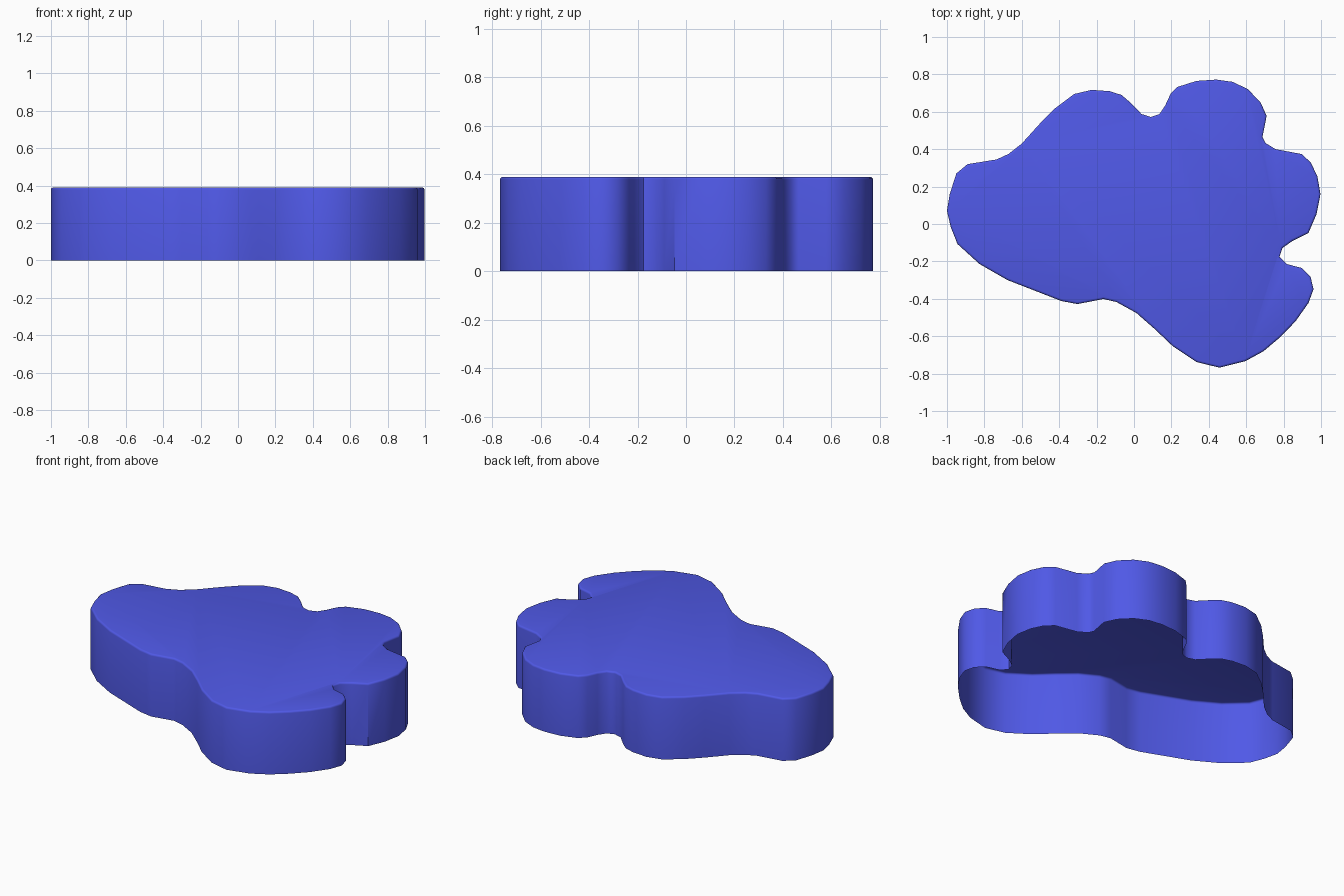
import bpy, bmesh, math
from mathutils import Vector

if "Cube" in bpy.data.objects:
    bpy.data.objects.remove(bpy.data.objects["Cube"])

HEIGHT = 0.39
BEVEL = 0.012

# Outline of the lobed shape seen from the top, clockwise
OUTLINE = [
    (-1.0, .07), (-.985, .16), (-.95, .27), (-.89, .32), (-.735, .345), (-.67, .375),
    (-.60, .43), (-.505, .535), (-.42, .62), (-.32, .695), (-.227, .717), (-.13, .71),
    (-.067, .69), (-.02, .65), (.04, .588), (.09, .572), (.136, .588), (.168, .636),
    (.195, .695), (.233, .733), (.334, .765), (.44, .772), (.527, .76), (.607, .722),
    (.676, .652), (.709, .578), (.687, .465), (.703, .433), (.757, .40), (.896, .374),
    (.944, .33), (.98, .257), (.997, .16), (.976, .053), (.933, -.048), (.848, -.09),
    (.794, -.128), (.778, -.176), (.816, -.214), (.896, -.235), (.944, -.283), (.96, -.348),
    (.933, -.422), (.864, -.52), (.783, -.604), (.693, -.68), (.596, -.733), (.457, -.768),
    (.334, -.738), (.206, -.652), (.11, -.561), (.013, -.476), (-.094, -.417), (-.163, -.401),
    (-.302, -.428), (-.388, -.412), (-.676, -.30), (-.826, -.214), (-.944, -.107), (-.98, -.016),
]
pts = [Vector(p) for p in reversed(OUTLINE)]      # counter-clockwise
n = len(pts)


def inset(amount):
    """Outline moved inwards along the corner normals."""
    out = []
    for i, p in enumerate(pts):
        t = (pts[(i + 1) % n] - pts[i - 1]).normalized()
        out.append(p + Vector((-t.y, t.x)) * amount)
    return out


# Shell: upright wall, narrow rounded rim, flat cap, open underneath
bm = bmesh.new()
levels = [(0, 0)]
for k in range(4):
    a = math.radians(30 * k)
    levels.append((HEIGHT - BEVEL * (1 - math.sin(a)), BEVEL * (1 - math.cos(a))))
rings = [[bm.verts.new((p.x, p.y, z)) for p in inset(d)] for z, d in levels]
for low, high in zip(rings, rings[1:]):
    for i in range(n):
        j = (i + 1) % n
        bm.faces.new((low[i], low[j], high[j], high[i]))
bm.faces.new(rings[-1])

mesh = bpy.data.meshes.new("lobed_shell")
bm.to_mesh(mesh)
bm.free()
shell = bpy.data.objects.new("lobed_shell", mesh)
bpy.context.collection.objects.link(shell)

# Blue finish
blue = bpy.data.materials.new("blue")
blue.diffuse_color = (0.08, 0.10, 0.80, 1)
blue.use_nodes = True
blue.node_tree.nodes["Principled BSDF"].inputs["Base Color"].default_value = blue.diffuse_color
mesh.materials.append(blue)

# Smooth walls with a crisp cap
bpy.context.view_layer.objects.active = shell
shell.select_set(True)
bpy.ops.object.shade_smooth_by_angle(angle=math.radians(40))
